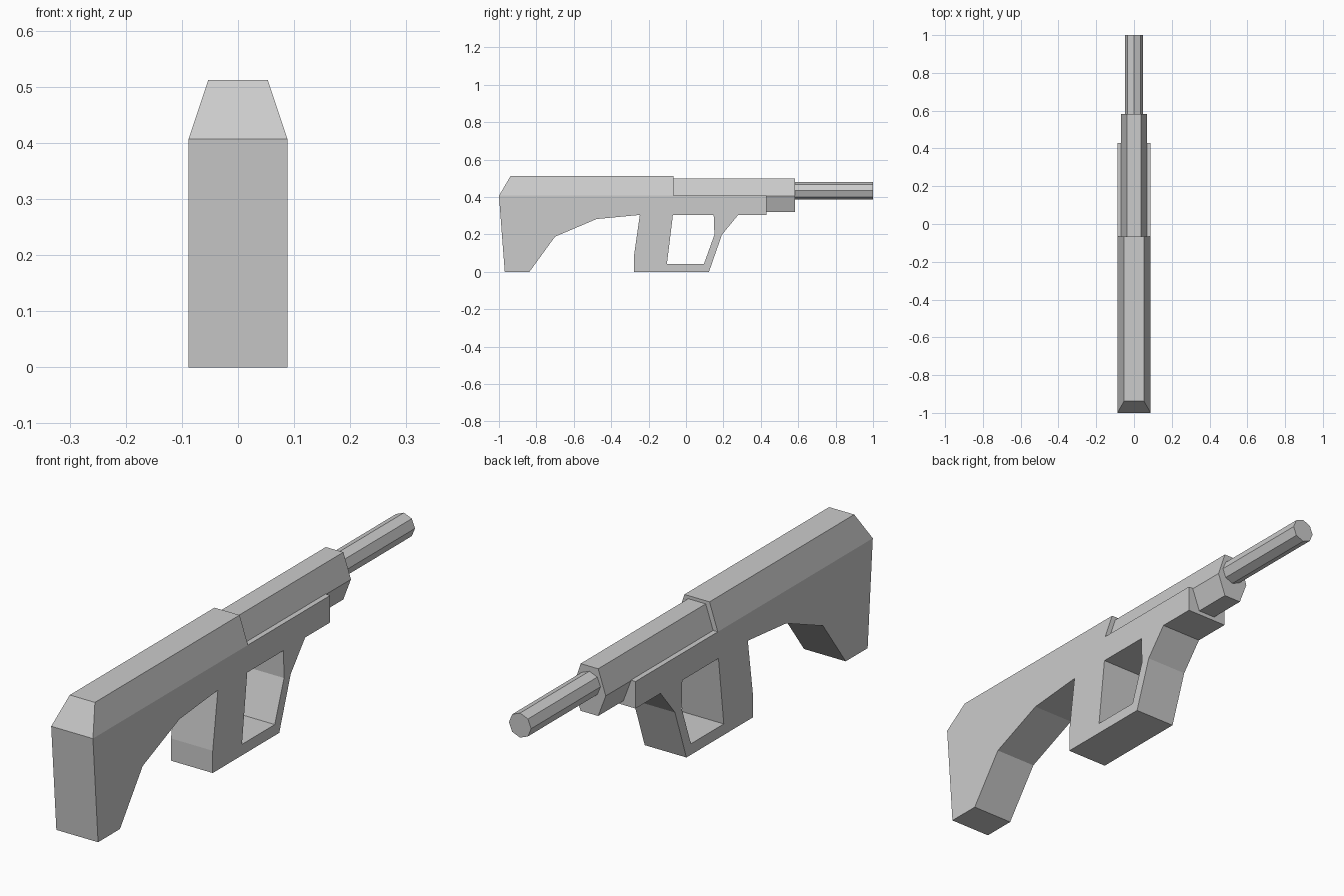
import bpy
import bmesh
from math import sin, cos, tau

cube = bpy.data.objects.get("Cube")
if cube:
    bpy.data.objects.remove(cube, do_unlink=True)

GREY = (0.6, 0.6, 0.6, 1.0)
grey = bpy.data.materials.new("plain_grey")
grey.use_nodes = True
grey.diffuse_color = GREY
grey.node_tree.nodes["Principled BSDF"].inputs["Base Color"].default_value = GREY


def finish(name, bm):
    """Turn a bmesh into a flat shaded grey object."""
    bmesh.ops.recalc_face_normals(bm, faces=bm.faces)
    mesh = bpy.data.meshes.new(name)
    bm.to_mesh(mesh)
    bm.free()
    mesh.materials.append(grey)
    obj = bpy.data.objects.new(name, mesh)
    bpy.context.collection.objects.link(obj)
    return obj


def loft(name, start, end):
    """Closed solid between two rings with the same number of points."""
    bm = bmesh.new()
    a = [bm.verts.new(p) for p in start]
    b = [bm.verts.new(p) for p in end]
    bm.faces.new(a)
    bm.faces.new(b)
    for i in range(len(a)):
        j = (i + 1) % len(a)
        bm.faces.new((a[i], a[j], b[j], b[i]))
    return finish(name, bm)


def bar(name, section, y0, y1):
    """Extrude an (x, z) section along y."""
    return loft(name, [(x, y0, z) for x, z in section], [(x, y1, z) for x, z in section])


def slab(name, loops, half_width):
    """Extrude (y, z) outlines across x; inner loops become holes."""
    bm = bmesh.new()
    edges = []
    for loop in loops:
        vs = [bm.verts.new((-half_width, y, z)) for y, z in loop]
        edges += [bm.edges.new((v, vs[(i + 1) % len(vs)])) for i, v in enumerate(vs)]
    bmesh.ops.triangle_fill(bm, use_beauty=True, edges=edges, normal=(-1, 0, 0))
    ext = bmesh.ops.extrude_face_region(bm, geom=bm.faces[:], use_keep_orig=True)
    moved = [g for g in ext["geom"] if isinstance(g, bmesh.types.BMVert)]
    bmesh.ops.translate(bm, verts=moved, vec=(2 * half_width, 0, 0))
    return finish(name, bm)


def rect(half, y0, y1, z):
    return [(-half, y0, z), (half, y0, z), (half, y1, z), (-half, y1, z)]


HALF = 0.088
SEAM = 0.407

# Stock, grip and guard in one outline, with the finger opening cut through
outline = [(-1, SEAM), (-0.969, 0), (-0.837, 0), (-0.70, 0.188), (-0.478, 0.282),
           (-0.247, 0.304), (-0.278, 0.085), (-0.278, 0), (0.123, 0),
           (0.192, 0.198), (0.279, 0.304), (0.43, 0.304), (0.43, SEAM)]
opening = [(-0.07, 0.304), (0.148, 0.304), (0.152, 0.198), (0.096, 0.042), (-0.102, 0.042)]
slab("lower_body", [outline, opening], HALF)

# Tapered upper housing with sloped rear end
loft("upper_housing", rect(HALF, -1, -0.066, SEAM), rect(0.053, -0.938, -0.066, 0.512))

# Six-sided handguard
hexagon = [(0.037, 0.5), (0.069, 0.405), (0.037, 0.32)]
hexagon += [(-x, z) for x, z in reversed(hexagon)]
bar("handguard", hexagon, -0.1, 0.582)

# Eight-sided barrel
octagon = [(0.047 * cos(i * tau / 8), 0.434 + 0.047 * sin(i * tau / 8)) for i in range(8)]
bar("barrel", octagon, 0.55, 1)
